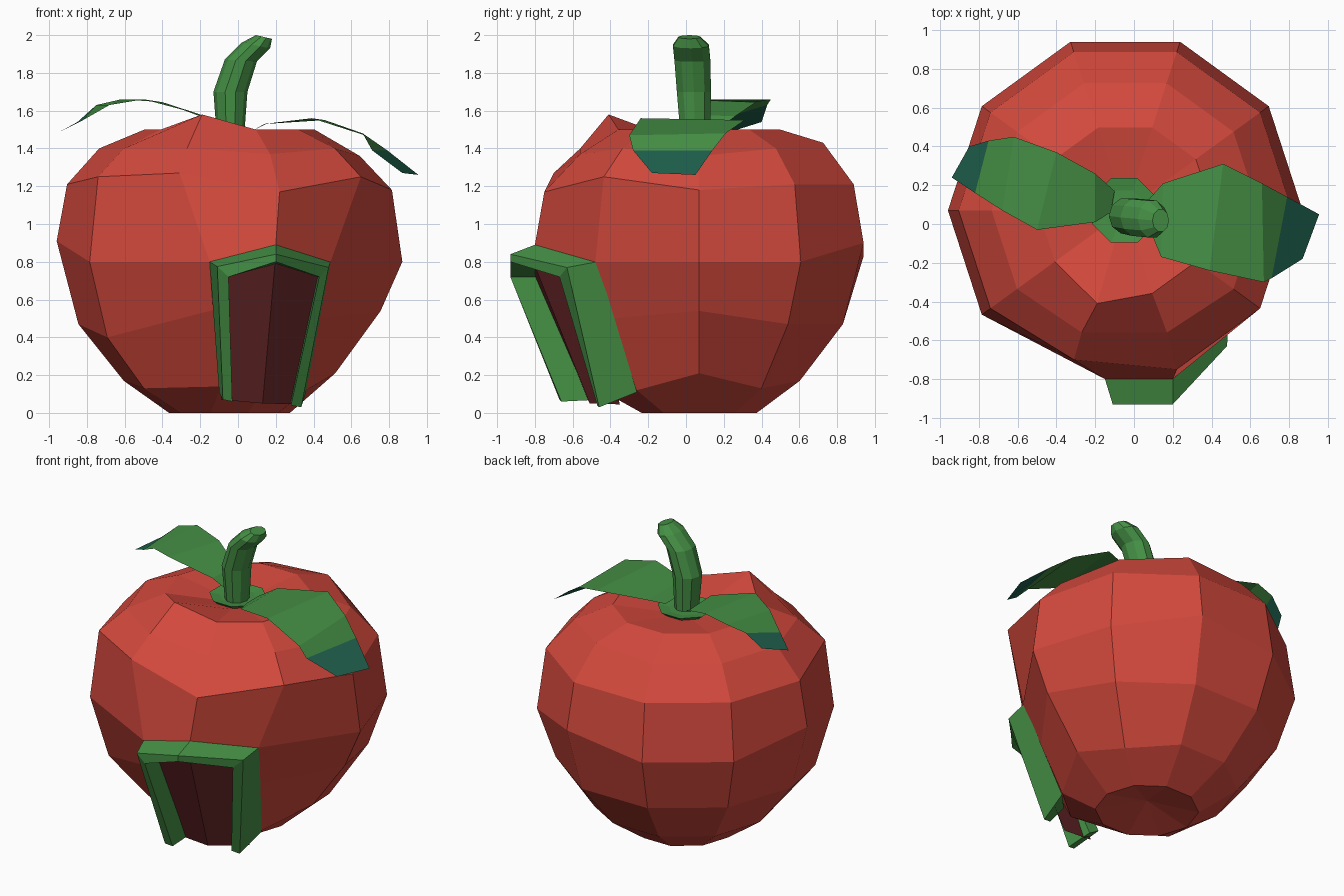
import bpy, bmesh, math


def material(name, rgb):
    m = bpy.data.materials.new(name)
    m.diffuse_color = (*rgb, 1)
    return m


RED = material("apple red", (0.65, 0.066, 0.046))
GREEN = material("leaf green", (0.06, 0.28, 0.06))
TEAL = material("leaf tip teal", (0.014, 0.12, 0.075))
DARK = material("doorway dark red", (0.14, 0.02, 0.022))


def loft(name, rings, mats, closed=True, cap_start=None, cap_end=None, tip_from=None, fix=True):
    """Skin a list of equal-length point rings; caps are a point or 'flat'."""
    bm = bmesh.new()
    rows = [[bm.verts.new(p) for p in ring] for ring in rings]
    n = len(rows[0])
    for j, (a, b) in enumerate(zip(rows, rows[1:])):
        for i in range(n if closed else n - 1):
            k = (i + 1) % n
            f = bm.faces.new((a[i], a[k], b[k], b[i]))
            if tip_from is not None and j >= tip_from:
                f.material_index = 1
    for row, cap in ((rows[0], cap_start), (rows[-1], cap_end)):
        if cap == 'flat':
            bm.faces.new(row)
        elif cap is not None:
            c = bm.verts.new(cap)
            for i in range(n):
                bm.faces.new((row[i], row[(i + 1) % n], c))
    if fix:
        bmesh.ops.recalc_face_normals(bm, faces=bm.faces)
    me = bpy.data.meshes.new(name)
    bm.to_mesh(me)
    bm.free()
    for m in mats:
        me.materials.append(m)
    ob = bpy.data.objects.new(name, me)
    bpy.context.collection.objects.link(ob)
    return ob


# Apple body: ten-sided rings with a few hand-pulled points
CX, CY, N = -0.045, 0.07, 10
profile = [(0.32, 0), (0.56, 0.17), (0.80, 0.47), (0.915, 0.83), (0.86, 1.21),
           (0.69, 1.40), (0.45, 1.50), (0.15, 1.455)]
rings = []
for r, z in profile:
    rings.append([(CX + r * math.cos(math.tau * i / N), CY + r * math.sin(math.tau * i / N), z)
                  for i in range(N)])
heights = {(1, 0): 0.21, (1, 1): 0.13, (1, 6): 0.13, (2, 0): 0.54, (2, 6): 0.40,
           (3, 0): 0.80, (3, 1): 0.80, (3, 2): 0.90, (3, 5): 0.91, (3, 6): 0.80,
           (4, 0): 1.18, (4, 6): 1.25, (4, 9): 1.25, (5, 2): 1.43, (5, 0): 1.36}
for (j, i), z in heights.items():
    rings[j][i] = (*rings[j][i][:2], z)
pulled = {(1, 7): (-0.09, -0.45, 0.14), (1, 8): (0.13, -0.45, 0.12), (1, 9): (0.36, -0.26, 0.12),
          (2, 7): (-0.11, -0.65, 0.55), (2, 8): (0.17, -0.63, 0.48), (2, 9): (0.42, -0.39, 0.50),
          (3, 7): (-0.15, -0.80, 0.80), (3, 8): (0.20, -0.80, 0.89), (3, 9): (0.49, -0.48, 0.80),
          (4, 7): (-0.31, -0.70, 1.27), (4, 8): (0.22, -0.75, 1.17),
          (5, 7): (-0.27, -0.56, 1.40), (5, 8): (0.17, -0.56, 1.37), (6, 7): (-0.19, -0.41, 1.58)}
for (j, i), p in pulled.items():
    rings[j][i] = p
loft("apple_body", rings, [RED], cap_start=(CX, CY, 0.07), cap_end=(CX, CY, 1.44))

# Stem: rings spanned between left and right outline points, with half depth
stem = [((-0.11, 1.43), (0.03, 1.43), 0.08), ((-0.13, 1.70), (0.05, 1.70), 0.095),
        ((-0.07, 1.87), (0.10, 1.86), 0.10), ((0.02, 1.96), (0.17, 1.93), 0.10),
        ((0.095, 2.0), (0.18, 1.98), 0.06)]
rings = []
for j, (a, b, d) in enumerate(stem):
    ring = []
    for i in range(N):
        t = math.tau * i / N
        u = 0.5 - 0.5 * math.cos(t)
        ring.append((a[0] + (b[0] - a[0]) * u, 0.05 - 0.008 * j + d * math.sin(t),
                     a[1] + (b[1] - a[1]) * u))
    rings.append(ring)
loft("stem", rings, [GREEN], cap_start='flat', cap_end='flat')

# Collar dish around the stem base
rings = [[(-0.05 + r * math.cos(math.tau * (i + 0.5) / 8), 0.07 + r * math.sin(math.tau * (i + 0.5) / 8), z)
          for i in range(8)] for r, z in ((0.12, 1.44), (0.18, 1.485), (0.11, 1.475))]
loft("stem_collar", rings, [GREEN], cap_start='flat', cap_end='flat')

# Leaves: thin curved sheets with teal tips
left = [[(-0.10, 0.17, 1.50), (-0.12, 0.06, 1.50)], [(-0.20, 0.26, 1.57), (-0.20, 0.01, 1.58)],
        [(-0.40, 0.37, 1.645), (-0.50, -0.03, 1.66)], [(-0.62, 0.45, 1.66), (-0.68, 0.07, 1.63)],
        [(-0.75, 0.43, 1.63), (-0.82, 0.16, 1.55)], [(-0.85, 0.40, 1.54), (-0.94, 0.24, 1.49)]]
right = [[(0.07, 0.12, 1.49), (0.07, 0.0, 1.49)], [(0.15, 0.21, 1.53), (0.14, -0.17, 1.53)],
         [(0.46, 0.31, 1.55), (0.39, -0.24, 1.56)], [(0.66, 0.21, 1.48), (0.67, -0.30, 1.47)],
         [(0.79, 0.14, 1.39), (0.71, -0.28, 1.39)], [(0.955, 0.05, 1.26), (0.87, -0.18, 1.27)]]
loft("left_leaf", [row[::-1] for row in left][::-1][::-1], [GREEN, TEAL], closed=False, tip_from=4, fix=False)
loft("right_leaf", right, [GREEN, TEAL], closed=False, tip_from=4, fix=False)
for name in ("left_leaf", "right_leaf"):
    me = bpy.data.objects[name].data
    if me.polygons[2].normal.z < 0:
        me.flip_normals()

# Door frame: outer back, outer front, inner front, inner back at each corner
frame = [[(-0.10, -0.46, 0.11), (-0.08, -0.67, 0.07), (-0.03, -0.66, 0.06), (-0.03, -0.46, 0.07)],
         [(-0.15, -0.80, 0.80), (-0.11, -0.93, 0.775), (-0.05, -0.93, 0.72), (-0.05, -0.78, 0.72)],
         [(0.20, -0.80, 0.89), (0.20, -0.93, 0.84), (0.20, -0.93, 0.80), (0.20, -0.78, 0.79)],
         [(0.49, -0.47, 0.80), (0.48, -0.63, 0.77), (0.43, -0.67, 0.72), (0.42, -0.53, 0.72)],
         [(0.36, -0.26, 0.11), (0.335, -0.46, 0.03), (0.28, -0.47, 0.04), (0.28, -0.34, 0.08)]]
loft("door_frame", frame, [GREEN], cap_start='flat', cap_end='flat')

# Dark doorway panel just in front of the apple wall
panel = [[(-0.09, -0.52, 0.07), (0.13, -0.51, 0.05), (0.33, -0.35, 0.045)],
         [(-0.11, -0.82, 0.76), (0.20, -0.825, 0.84), (0.47, -0.54, 0.76)]]
loft("doorway", panel, [DARK], closed=False, fix=False)
